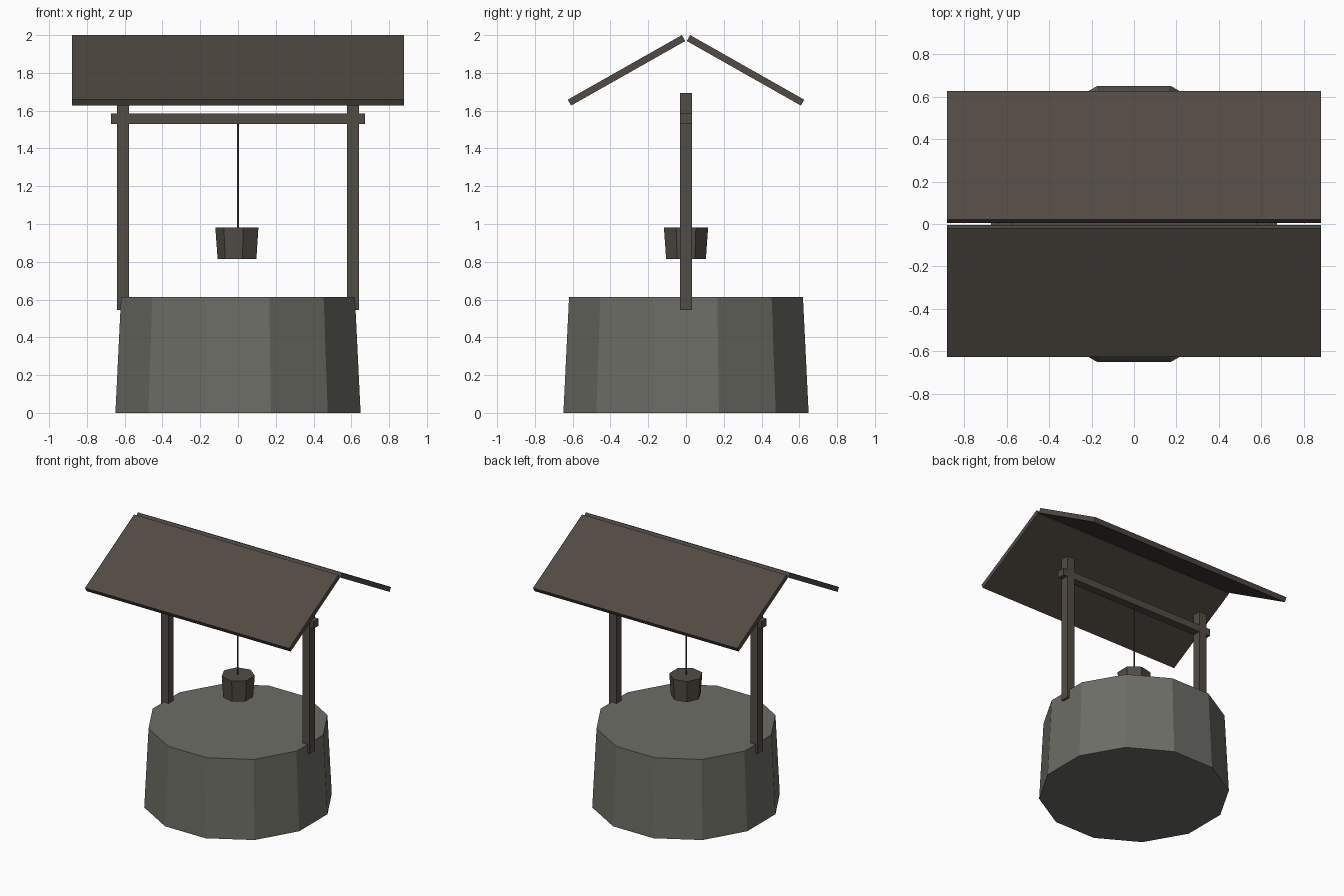
import bpy, bmesh, math
from mathutils import Matrix, Vector

if "Cube" in bpy.data.objects:
    bpy.data.objects.remove(bpy.data.objects["Cube"])


def material(name, rgb):
    m = bpy.data.materials.new(name)
    m.diffuse_color = (*rgb, 1)
    m.use_nodes = True
    m.node_tree.nodes["Principled BSDF"].inputs["Base Color"].default_value = m.diffuse_color
    return m


stone = material("grey stone", (0.150, 0.153, 0.130))
timber = material("weathered timber", (0.083, 0.072, 0.058))
roof_wood = material("roof boards", (0.083, 0.069, 0.056))
rope_mat = material("dark rope", (0.055, 0.048, 0.038))


def finish(name, bm, mat):
    bmesh.ops.recalc_face_normals(bm, faces=bm.faces)
    me = bpy.data.meshes.new(name)
    bm.to_mesh(me)
    bm.free()
    me.materials.append(mat)
    ob = bpy.data.objects.new(name, me)
    bpy.context.collection.objects.link(ob)
    return ob


def box(name, centre, size, mat, tilt=0.0):
    bm = bmesh.new()
    bmesh.ops.create_cube(bm, size=1)
    bm.transform(Matrix.Translation(Vector(centre)) @ Matrix.Rotation(tilt, 4, 'X')
                 @ Matrix.Diagonal((*size, 1)))
    return finish(name, bm, mat)


def drum(name, sides, r_low, r_high, z0, z1, start, mat):
    # tapered prism, first corner at angle start
    bm = bmesh.new()
    rings = []
    for r, z in ((r_low, z0), (r_high, z1)):
        rings.append([bm.verts.new((r * math.cos(start + math.tau * i / sides),
                                    r * math.sin(start + math.tau * i / sides), z))
                      for i in range(sides)])
    low, high = rings
    bm.faces.new(low[::-1])
    bm.faces.new(high)
    for i in range(sides):
        j = (i + 1) % sides
        bm.faces.new((low[i], low[j], high[j], high[i]))
    return finish(name, bm, mat)


# stone base
drum("stone_base", 12, 0.672, 0.641, 0, 0.613, math.radians(15), stone)

# posts and cross beam
for side, label in ((-1, "left"), (1, "right")):
    box(label + "_post", (side * 0.608, 0, 1.119), (0.064, 0.064, 1.149), timber)
box("cross_beam", (0, 0, 1.557), (1.347, 0.062, 0.055), timber)

# hanging bucket on its rope
drum("bucket", 7, 0.108, 0.120, 0.815, 0.981, math.pi, timber)
drum("rope", 5, 0.006, 0.006, 0.95, 1.55, 0, rope_mat)

# two sloping roof panels
pitch = math.radians(29.5)
for side, label in ((-1, "front"), (1, "back")):
    box(label + "_roof_panel", (0, side * 0.315, 1.8135), (1.76, 0.694, 0.036),
        roof_wood, -side * pitch)
